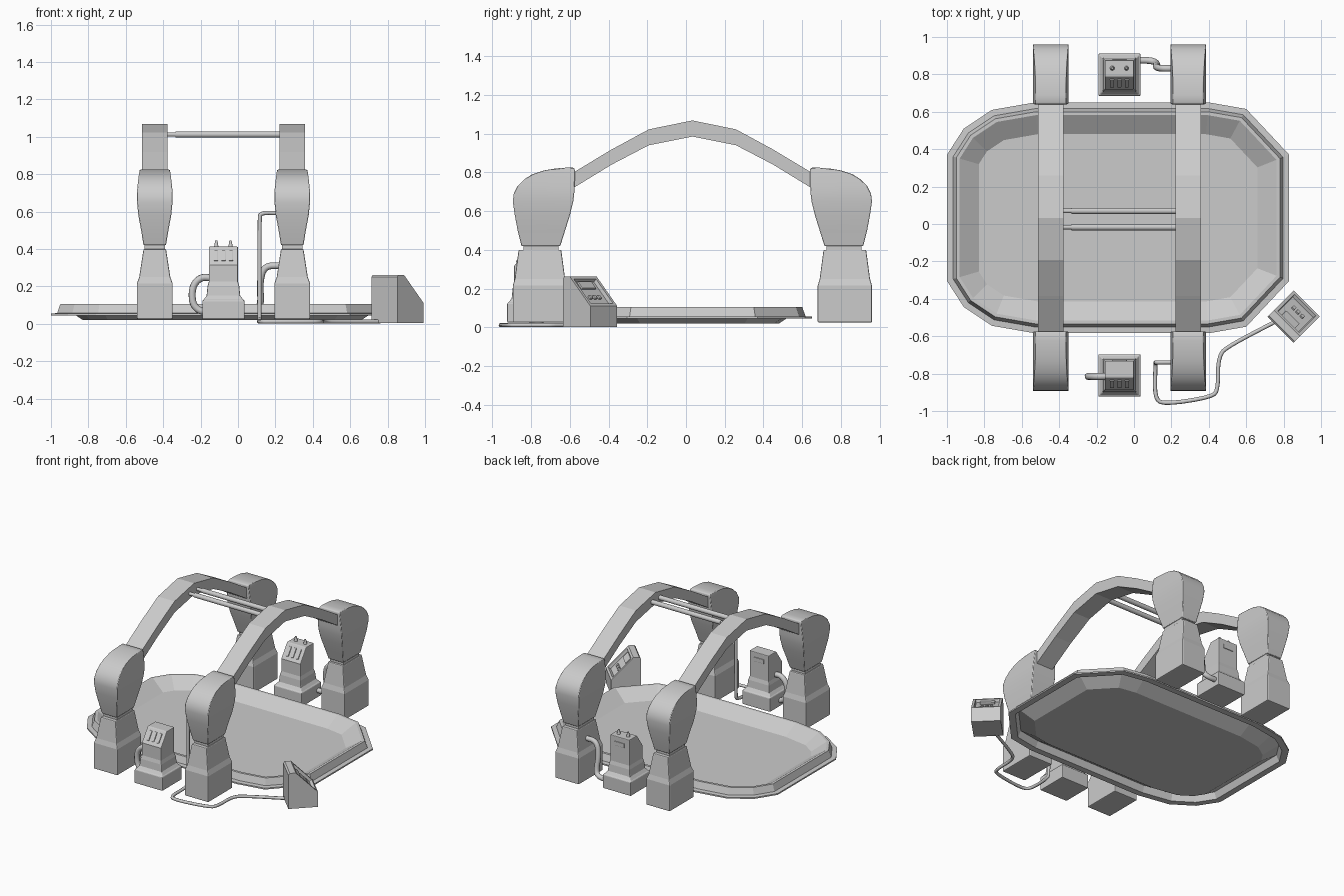
import bpy, bmesh, math
from mathutils import Vector, Matrix

if "Cube" in bpy.data.objects:
    bpy.data.objects.remove(bpy.data.objects["Cube"])

YC = 0.033   # symmetry plane of the front and rear legs


def finish(name, bm, bevel=0.0, smooth=None):
    bmesh.ops.recalc_face_normals(bm, faces=bm.faces)
    me = bpy.data.meshes.new(name)
    bm.to_mesh(me)
    bm.free()
    ob = bpy.data.objects.new(name, me)
    bpy.context.collection.objects.link(ob)
    if bevel:
        m = ob.modifiers.new("bevel", "BEVEL")
        m.width, m.segments, m.limit_method = bevel, 2, "ANGLE"
        m.angle_limit = math.radians(40)
    if smooth:
        bpy.ops.object.select_all(action="DESELECT")
        bpy.context.view_layer.objects.active = ob
        ob.select_set(True)
        bpy.ops.object.shade_smooth_by_angle(angle=math.radians(smooth))
    return ob


def skin(bm, rings):
    """Join closed rings of points and cap both ends."""
    vr = [[bm.verts.new(p) for p in r] for r in rings]
    n = len(vr[0])
    for a, b in zip(vr, vr[1:]):
        for i in range(n):
            bm.faces.new((a[i], a[(i + 1) % n], b[(i + 1) % n], b[i]))
    return bm.faces.new(vr[0][::-1]), bm.faces.new(vr[-1])


def rect(z, x0, x1, y0, y1):
    return [(x0, y0, z), (x1, y0, z), (x1, y1, z), (x0, y1, z)]


def box(name, center, size, rot=None, bevel=0.0):
    bm = bmesh.new()
    m = Matrix.Translation(center) @ (rot or Matrix()) @ Matrix.Diagonal((*size, 1))
    bmesh.ops.create_cube(bm, size=1, matrix=m)
    return finish(name, bm, bevel)


def tube(name, pts, r, sides=10, round_n=3):
    """Pipe along a path, with corners softened by corner cutting."""
    pts = [Vector(p) for p in pts]
    for _ in range(round_n):
        new = [pts[0]]
        for a, b in zip(pts, pts[1:]):
            new += [a.lerp(b, 0.25), a.lerp(b, 0.75)]
        pts = new + [pts[-1]]
    bm, rings, up = bmesh.new(), [], None
    for i, p in enumerate(pts):
        t = (pts[min(i + 1, len(pts) - 1)] - pts[max(i - 1, 0)]).normalized()
        up = up or t.orthogonal()
        up = (up - t * up.dot(t)).normalized()
        side = t.cross(up)
        rings.append([p + r * (math.cos(a) * up + math.sin(a) * side)
                      for a in (2 * math.pi * k / sides for k in range(sides))])
    skin(bm, rings)
    return finish(name, bm, smooth=50)


def inset_poly(pts, d):
    out = []
    for i, p in enumerate(pts):
        p, a, b = Vector(p), Vector(pts[i - 1]), Vector(pts[(i + 1) % len(pts)])
        e1, e2 = (p - a).normalized(), (b - p).normalized()
        n1, n2 = Vector((-e1.y, e1.x)), Vector((-e2.y, e2.x))
        m = (n1 + n2).normalized()
        out.append(p + m * d / m.dot(n1))
    return out


# Shallow tray: one clipped-corner outline swept through a rim profile
half = [(0.4, 0.65), (-0.53, 0.65), (-0.76, 0.61), (-0.91, 0.51), (-1.0, 0.37)]
right = [(0.83, 0.37), (0.6, 0.615)]
flip = lambda pts: [(x, 2 * YC - y) for x, y in reversed(pts)]
outline = right + half + flip(half) + flip(right)
profile = [(0.17, 0.02), (0.065, 0.09), (0.045, 0.045), (0, 0.045), (0, 0.055),
           (0.033, 0.057), (0.05, 0.105), (0.068, 0.105), (0.17, 0.04)]
bm = bmesh.new()
skin(bm, [[(p.x, p.y, z) for p in inset_poly(outline, d)] for d, z in profile])
finish("tray", bm)

# Legs: (z, half width, inner y, outer y) written for the rear side
foot = [(0.025, 0.096, 0.68, 0.96), (0.215, 0.096, 0.68, 0.96), (0.25, 0.083, 0.69, 0.95),
        (0.40, 0.06, 0.71, 0.93)]
neck = [(0.39, 0.055, 0.725, 0.905), (0.43, 0.055, 0.725, 0.905)]
head = [(0.42, 0.06, 0.715, 0.915), (0.50, 0.073, 0.69, 0.935), (0.58, 0.088, 0.665, 0.95),
        (0.65, 0.095, 0.648, 0.96), (0.69, 0.096, 0.643, 0.955), (0.73, 0.093, 0.641, 0.935),
        (0.765, 0.089, 0.64, 0.90), (0.79, 0.086, 0.64, 0.86), (0.81, 0.083, 0.64, 0.80),
        (0.82, 0.081, 0.642, 0.74), (0.824, 0.08, 0.65, 0.69)]
for cx, xn in ((-0.445, "left"), (0.29, "right")):
    for s, yn in ((1, "rear"), (-1, "front")):
        for part, secs, bev in (("foot", foot, 0.006), ("neck", neck, 0), ("head", head, 0.005)):
            bm = bmesh.new()
            skin(bm, [rect(z, cx - w, cx + w, YC + s * (a - YC), YC + s * (b - YC))
                      for z, w, a, b in secs])
            finish(f"{yn}_{xn}_leg_{part}", bm, bev, 30 if part == "head" else None)

    # Faceted arch joining the front and rear legs
    rise = [(0.66, 0.685, 0.765), (0.61, 0.722, 0.802), (0.417, 0.84, 0.918),
            (0.225, 0.94, 1.022), (0, 0.985, 1.068)]
    path = [(-d, a, b) for d, a, b in rise] + rise[-2::-1]
    bm = bmesh.new()
    skin(bm, [[(cx - 0.067, YC + d, a), (cx + 0.067, YC + d, a),
               (cx + 0.067, YC + d, b), (cx - 0.067, YC + d, b)] for d, a, b in path])
    finish(f"{xn}_arch", bm)

# Cross rods between the arches
for i, y in enumerate((-0.017, 0.07)):
    tube(f"cross_rod_{i}", [(-0.335, y, 1.012), (0.235, y, 1.012)], 0.017, 12, 0)
    tube(f"cross_rod_tip_{i}", [(-0.385, y, 1.012), (-0.33, y, 1.012)], 0.012, 12, 0)

# Small control pedestals
PX = -0.078
for name, cy in (("front", -0.81), ("rear", 0.798)):
    bm = bmesh.new()
    secs = [(0.025, 0.113), (0.125, 0.113), (0.13, 0.105), (0.15, 0.09),
            (0.20, 0.085), (0.225, 0.078), (0.315, 0.078)]
    rings = [rect(z, PX - w, PX + w, cy - w, cy + w) for z, w in secs]
    top = rect(0.412, PX - 0.078, PX + 0.078, cy - 0.01, cy + 0.078)
    skin(bm, rings + [top])
    finish(f"{name}_pedestal", bm, 0.005)
    tilt = Matrix.Rotation(math.atan2(0.097, 0.068), 4, "X")
    for k in (-1, 0, 1):
        box(f"{name}_pedestal_slot_{k + 1}", (PX + k * 0.04, cy - 0.045, 0.365),
            (0.022, 0.07, 0.01), tilt, 0.003)
    box(f"{name}_pedestal_back_plate", (PX, cy + 0.078, 0.36), (0.08, 0.01, 0.03), None, 0.003)
    if name == "rear":
        for k in (-1, 1):
            bm = bmesh.new()
            bmesh.ops.create_cone(bm, cap_ends=True, segments=10, radius1=0.013, radius2=0.006,
                                  depth=0.035,
                                  matrix=Matrix.Translation((PX + k * 0.038, cy + 0.035, 0.427)))
            finish(f"rear_pedestal_knob_{k}", bm, smooth=40)

# Hoses and the long floor cable
tube("front_hose", [(-0.14, -0.815, 0.245), (-0.20, -0.815, 0.25), (-0.245, -0.815, 0.2),
                    (-0.245, -0.815, 0.11), (-0.21, -0.815, 0.07), (-0.17, -0.815, 0.065)], 0.019)
tube("rear_hose", [(0.02, 0.875, 0.075), (0.09, 0.875, 0.075), (0.125, 0.86, 0.1),
                   (0.115, 0.84, 0.22), (0.14, 0.832, 0.31), (0.23, 0.832, 0.31)], 0.018)
tube("floor_cable", [(0.24, -0.74, 0.59), (0.12, -0.74, 0.595), (0.115, -0.74, 0.56),
                     (0.115, -0.74, 0.05), (0.115, -0.75, 0.012), (0.11, -0.93, 0.012),
                     (0.16, -0.965, 0.012), (0.42, -0.925, 0.012), (0.45, -0.88, 0.012),
                     (0.45, -0.7, 0.012), (0.52, -0.645, 0.012), (0.76, -0.52, 0.012)], 0.011, 8, 2)

# Corner console: wedge turned 45 degrees with a recessed sloping panel
place = Matrix.Translation((0.853, -0.495, 0)) @ Matrix.Rotation(math.radians(45), 4, "Z")
side = [(-0.1, 0.003), (0.1, 0.003), (0.1, 0.11), (-0.05, 0.262), (-0.09, 0.262), (-0.1, 0.25)]
bm = bmesh.new()
skin(bm, [[place @ Vector((u, v, z)) for u, z in side] for v in (-0.098, 0.098)])
panel = [f for f in bm.faces if abs(f.calc_center_median().z - 0.186) < 0.003 and len(f.verts) == 4]
bmesh.ops.recalc_face_normals(bm, faces=bm.faces)
bmesh.ops.inset_region(bm, faces=panel, thickness=0.024)
bmesh.ops.inset_region(bm, faces=panel, thickness=0.006, depth=-0.02)
finish("corner_console", bm)

# Raised screen and buttons on the sloping panel
slope = math.atan2(0.152, 0.15)
for name, u, v, su, sv in [("screen", -0.015, 0, 0.05, 0.10)] + [
        (f"button_{k + 1}", 0.045, k * 0.032, 0.022, 0.02) for k in (-1, 0, 1)]:
    z = 0.11 + (0.1 - u) * 0.152 / 0.15
    local = place @ Matrix.Translation((u - 0.0105, v, z - 0.0105)) @ Matrix.Rotation(slope, 4, "Y")
    box("corner_console_" + name, local.translation, (su, sv, 0.012),
        local.to_3x3().to_4x4(), 0.003)
